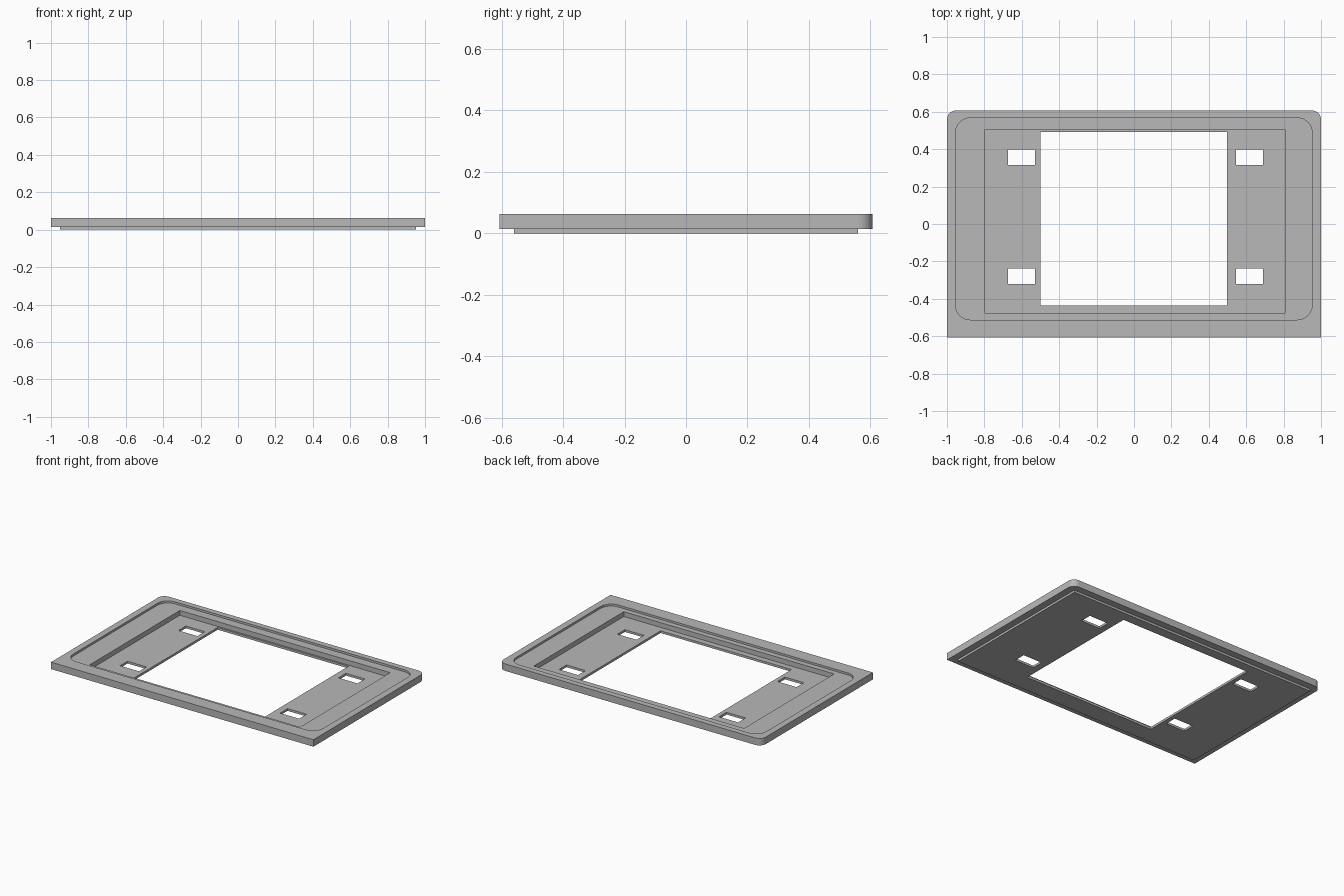
import bpy, bmesh, math

cube = bpy.data.objects.get("Cube")
if cube:
    bpy.data.objects.remove(cube, do_unlink=True)

grey = bpy.data.materials.new("light grey")
grey.use_nodes = True
colour = (0.48, 0.48, 0.48, 1)
grey.diffuse_color = colour
grey.node_tree.nodes["Principled BSDF"].inputs["Base Color"].default_value = colour


def plate(name, x0, x1, y0, y1, z0, z1, front_r=0, back_r=0, steps=8):
    """Upright prism on a rectangle whose front and back corners may be rounded."""
    corners = [(x0, y0, 1, 1, front_r), (x1, y0, -1, 1, front_r),
               (x1, y1, -1, -1, back_r), (x0, y1, 1, -1, back_r)]
    bm = bmesh.new()
    ring = []
    for i, (x, y, sx, sy, r) in enumerate(corners):
        n = steps if r else 0
        for k in range(n + 1):
            a = math.pi + i * math.pi / 2 + (k / n if n else 0) * math.pi / 2
            px = x + sx * r + r * math.cos(a)
            py = y + sy * r + r * math.sin(a)
            ring.append(bm.verts.new((px, py, z0)))
    base = bm.faces.new(ring)
    top = bmesh.ops.extrude_face_region(bm, geom=[base])["geom"]
    for v in top:
        if isinstance(v, bmesh.types.BMVert):
            v.co.z = z1
    bmesh.ops.recalc_face_normals(bm, faces=bm.faces)
    mesh = bpy.data.meshes.new(name)
    bm.to_mesh(mesh)
    bm.free()
    mesh.materials.append(grey)
    obj = bpy.data.objects.new(name, mesh)
    bpy.context.collection.objects.link(obj)
    return obj


def combine(target, tool, operation):
    """Apply a boolean and remove the tool."""
    mod = target.modifiers.new(tool.name, "BOOLEAN")
    mod.operation = operation
    mod.solver = "EXACT"
    mod.object = tool
    bpy.context.view_layer.objects.active = target
    bpy.ops.object.modifier_apply(modifier=mod.name)
    bpy.data.objects.remove(tool, do_unlink=True)


# Outer frame with rounded back corners, and the lip beneath it
frame = plate("bezel_frame", -1, 1, -0.607, 0.607, 0.015, 0.063, back_r=0.048)
combine(frame, plate("lower_lip", -0.952, 0.952, -0.56, 0.56, 0, 0.03), "UNION")

# Shallow rounded recess, deep pocket and central window
combine(frame, plate("recess", -0.955, 0.953, -0.512, 0.567, 0.049, 0.1, 0.08, 0.08), "DIFFERENCE")
combine(frame, plate("pocket", -0.797, 0.807, -0.475, 0.505, 0.0155, 0.1), "DIFFERENCE")
combine(frame, plate("window", -0.5, 0.498, -0.435, 0.493, -0.1, 0.1), "DIFFERENCE")

# Four mounting slots
for x in (-0.675, 0.545):
    for y in (-0.32, 0.316):
        combine(frame, plate("slot", x, x + 0.145, y, y + 0.081, -0.1, 0.1), "DIFFERENCE")

bpy.ops.object.select_all(action="DESELECT")
frame.select_set(True)
bpy.context.view_layer.objects.active = frame
bpy.ops.object.shade_smooth_by_angle(angle=math.radians(30))
